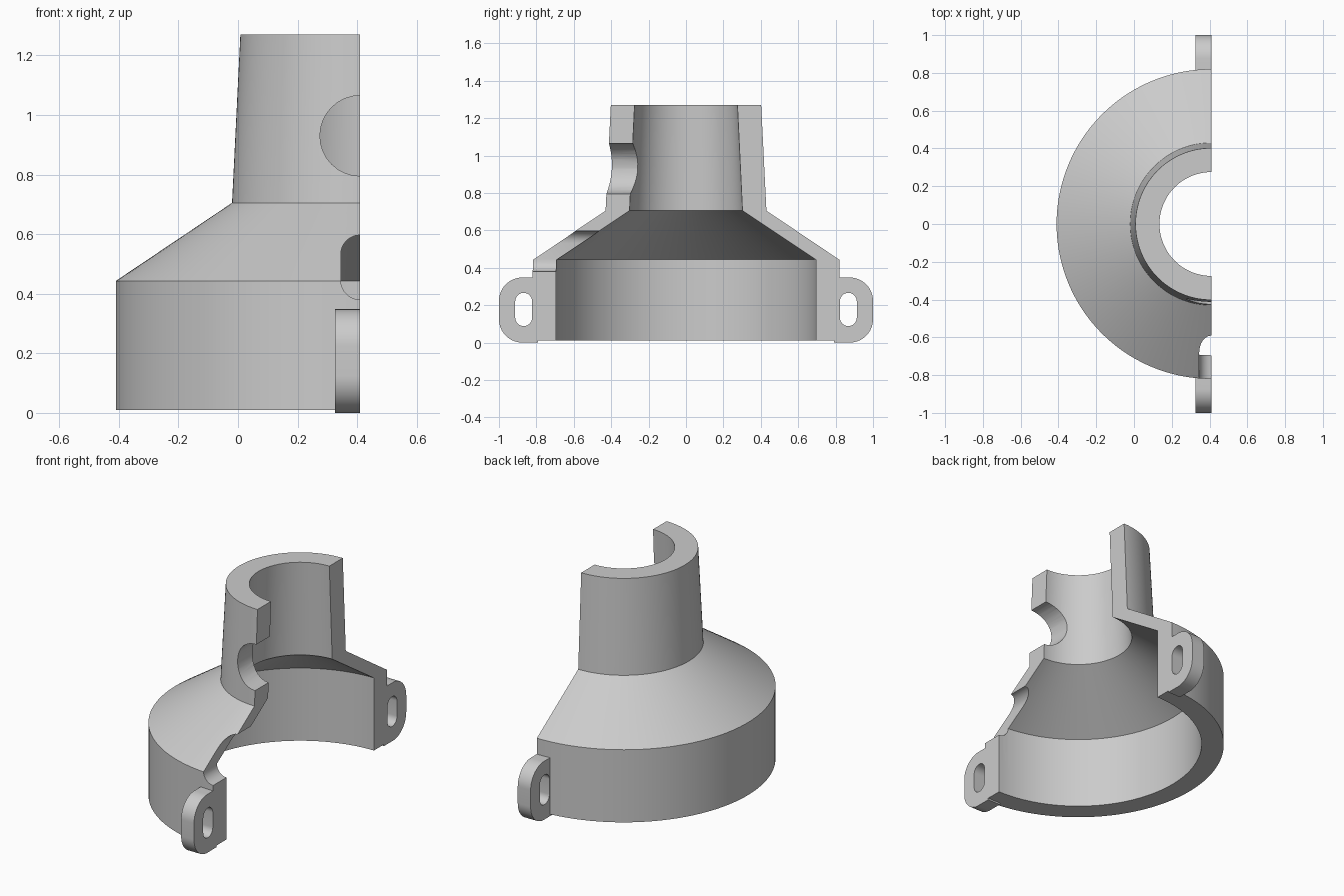
import bpy, bmesh
from math import sin, cos, pi, radians
from mathutils import Vector

if "Cube" in bpy.data.objects:
    bpy.data.objects.remove(bpy.data.objects["Cube"], do_unlink=True)

AXIS_X = 0.41   # cut plane, which also holds the axis of revolution

grey = bpy.data.materials.new("plain grey")
grey.use_nodes = True
grey.diffuse_color = (0.6, 0.6, 0.6, 1)
grey.node_tree.nodes["Principled BSDF"].inputs["Base Color"].default_value = (0.6, 0.6, 0.6, 1)


def add_object(name, bm):
    bmesh.ops.recalc_face_normals(bm, faces=bm.faces)
    mesh = bpy.data.meshes.new(name)
    bm.to_mesh(mesh)
    bm.free()
    mesh.materials.append(grey)
    obj = bpy.data.objects.new(name, mesh)
    bpy.context.collection.objects.link(obj)
    return obj


def prism(name, points, offset):
    """Closed solid from a planar outline pushed along offset."""
    bm = bmesh.new()
    face = bm.faces.new([bm.verts.new(p) for p in points])
    out = bmesh.ops.extrude_face_region(bm, geom=[face])["geom"]
    moved = [v for v in out if isinstance(v, bmesh.types.BMVert)]
    bmesh.ops.translate(bm, verts=moved, vec=Vector(offset))
    return add_object(name, bm)


def arc(u, z, r, start, end, steps=16):
    angles = [radians(start + (end - start) * i / steps) for i in range(steps + 1)]
    return [(u + r * cos(a), z + r * sin(a)) for a in angles]


def capsule(u, low, high, r):
    return arc(u, high, r, 0, 180) + arc(u, low, r, 180, 360)


def combine(target, tool, operation):
    mod = target.modifiers.new(tool.name, 'BOOLEAN')
    mod.operation, mod.object, mod.solver = operation, tool, 'EXACT'
    bpy.context.view_layer.objects.active = target
    bpy.ops.object.modifier_apply(modifier=mod.name)
    bpy.data.objects.remove(tool, do_unlink=True)


# Half shell: skirt, cone and tapered neck revolved through half a turn
profile = [(0.82, 0.01), (0.82, 0.443), (0.43, 0.705), (0.402, 1.27),
           (0.275, 1.27), (0.302, 0.705), (0.695, 0.443), (0.695, 0.01)]
STEPS = 72
bm = bmesh.new()
rings = []
for i in range(STEPS + 1):
    a = pi / 2 + pi * i / STEPS
    c = 0 if i in (0, STEPS) else cos(a)
    rings.append([bm.verts.new((AXIS_X + r * c, r * sin(a), z)) for r, z in profile])
for a, b in zip(rings, rings[1:]):
    for j in range(len(profile)):
        k = (j + 1) % len(profile)
        bm.faces.new((a[j], a[k], b[k], b[j]))
bm.faces.new(rings[0])
bm.faces.new(rings[-1])
shell = add_object("half_funnel_shell", bm)

# Bolt tabs on both ends of the skirt, each with an upright slot
for side in (-1, 1):
    outline = ([(0.79, 0)] + arc(0.875, 0.125, 0.125, -90, 0)
               + arc(0.875, 0.223, 0.125, 0, 90) + [(0.79, 0.348)])
    tab = prism("bolt_tab", [(AXIS_X, side * y, z) for y, z in outline], (-0.085, 0, 0))
    slot = prism("slot_cutter", [(AXIS_X + 0.1, side * y, z)
                 for y, z in capsule(0.868, 0.133, 0.221, 0.045)], (-0.3, 0, 0))
    combine(tab, slot, 'DIFFERENCE')
    combine(shell, tab, 'UNION')

# Front openings: round port in the neck, tall slot across the shoulder
port = prism("port_cutter", [(x, -0.6, z) for x, z in capsule(AXIS_X, 0.93, 0.9301, 0.135)],
             (0, 0.5, 0))
notch = prism("notch_cutter", [(x, -0.95, z) for x, z in capsule(AXIS_X, 0.445, 0.532, 0.065)],
              (0, 0.65, 0))
for cutter in (port, notch):
    combine(shell, cutter, 'DIFFERENCE')

# Smooth round walls, crisp edges
bpy.ops.object.select_all(action='DESELECT')
shell.select_set(True)
bpy.context.view_layer.objects.active = shell
bpy.ops.object.shade_smooth_by_angle(angle=radians(25))
